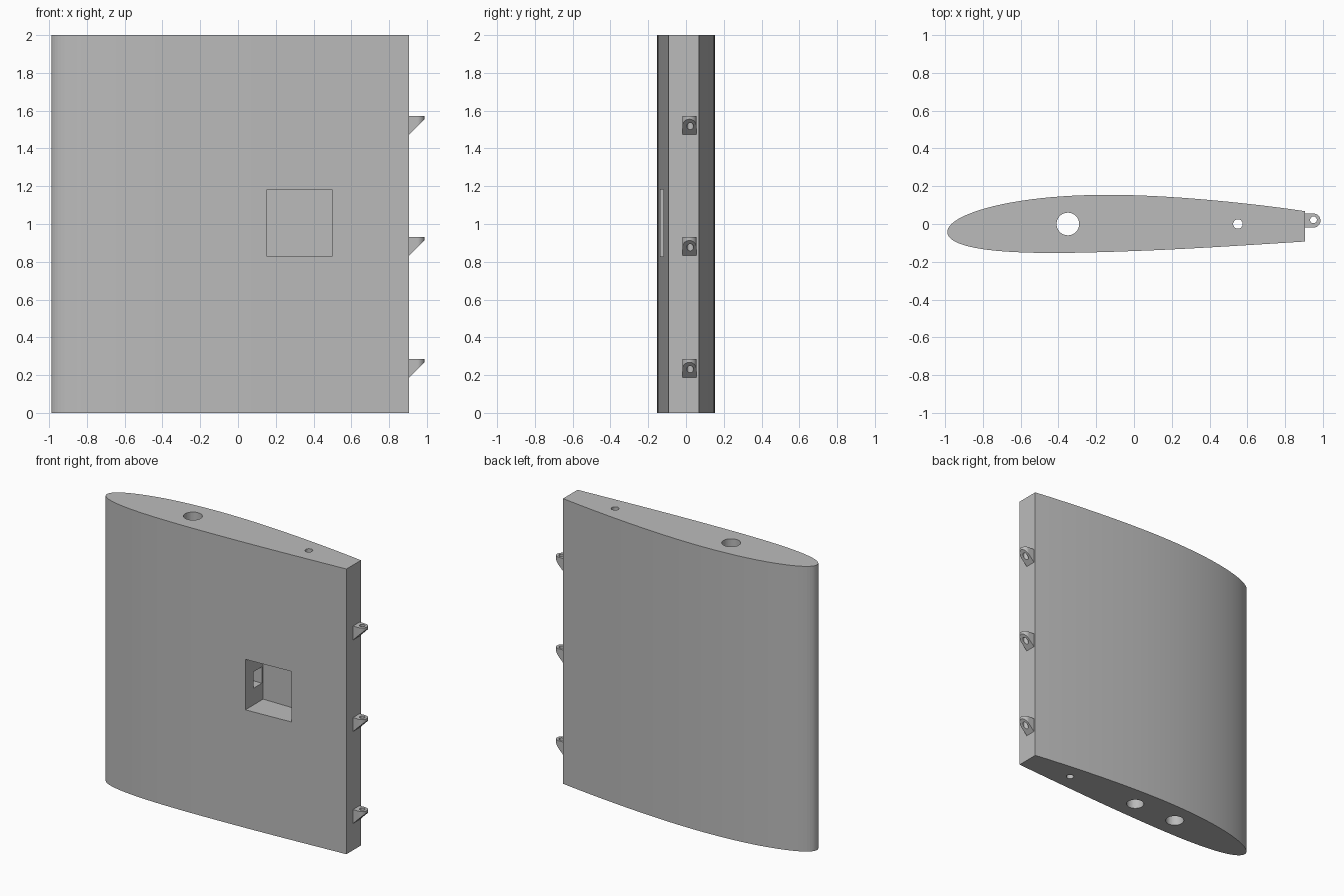
import bpy, bmesh, math
from mathutils import Matrix

cube = bpy.data.objects.get("Cube")
if cube:
    bpy.data.objects.remove(cube)

grey = bpy.data.materials.new("light_grey")
grey.use_nodes = True
grey.diffuse_color = (0.5, 0.5, 0.5, 1)
grey.node_tree.nodes["Principled BSDF"].inputs["Base Color"].default_value = (0.5, 0.5, 0.5, 1)


def finish(name, bm):
    bmesh.ops.recalc_face_normals(bm, faces=bm.faces)
    mesh = bpy.data.meshes.new(name)
    bm.to_mesh(mesh)
    bm.free()
    mesh.materials.append(grey)
    ob = bpy.data.objects.new(name, mesh)
    bpy.context.collection.objects.link(ob)
    return ob


def prism(name, outline, vec):
    """Extrude a closed outline along vec."""
    bm = bmesh.new()
    face = bm.faces.new([bm.verts.new(p) for p in outline])
    top = bmesh.ops.extrude_face_region(bm, geom=[face])["geom"]
    bmesh.ops.translate(bm, vec=vec, verts=[v for v in top if isinstance(v, bmesh.types.BMVert)])
    return finish(name, bm)


def box(name, lo, hi):
    (x0, y0, z0), (x1, y1, z1) = lo, hi
    return prism(name, [(x0, y0, z0), (x1, y0, z0), (x1, y1, z0), (x0, y1, z0)], (0, 0, z1 - z0))


def cylinder(name, x, y, r, z0, z1):
    bm = bmesh.new()
    bmesh.ops.create_cone(bm, cap_ends=True, segments=40, radius1=r, radius2=r,
                          depth=z1 - z0, matrix=Matrix.Translation((x, y, (z0 + z1) / 2)))
    return finish(name, bm)


def boolean(target, tool, operation="DIFFERENCE"):
    mod = target.modifiers.new("cut", "BOOLEAN")
    mod.operation, mod.solver, mod.object = operation, "EXACT", tool
    bpy.context.view_layer.objects.active = target
    bpy.ops.object.modifier_apply(modifier=mod.name)
    bpy.data.objects.remove(tool)


# Cambered aerofoil outline, cut off before its tail
CHORD, NOSE_X, NOSE_Y, TAIL_X, HEIGHT = 2.53, -0.988, -0.046, 0.906, 2.0
CAMBER, PEAK, THICK = 0.02, 0.4, 0.12


def surface(s, side):
    t = 5 * THICK * (0.2969 * math.sqrt(s) - 0.126 * s - 0.3516 * s**2
                     + 0.2843 * s**3 - 0.1015 * s**4)
    k = CAMBER / (PEAK if s < PEAK else 1 - PEAK) ** 2
    yc = k * ((0 if s < PEAK else 1 - 2 * PEAK) + 2 * PEAK * s - s * s)
    a = math.atan(2 * k * (PEAK - s))
    return (NOSE_X + CHORD * (s - side * t * math.sin(a)),
            NOSE_Y + CHORD * (yc + side * t * math.cos(a)), 0)


N = 36
tail = (TAIL_X - NOSE_X) / CHORD
stations = [tail * (1 - math.cos(math.pi / 2 * i / N)) for i in range(N + 1)]
upper = [surface(s, 1) for s in stations]
lower = [surface(s, -1) for s in stations]
for side in (upper, lower):
    side[-1] = (TAIL_X, side[-1][1], 0)
wing = prism("wing_section", upper[::-1] + lower[1:], (0, 0, HEIGHT))

# Spar holes through the full height
boolean(wing, cylinder("main_spar_cutter", -0.35, 0, 0.06, -0.1, 2.1))
boolean(wing, cylinder("rear_spar_cutter", 0.55, 0, 0.025, -0.1, 2.1))

# Servo pocket, with a cable passage running down to the bottom
boolean(wing, box("pocket_cutter", (0.153, -0.3, 0.828), (0.498, 0.06, 1.182)))
boolean(wing, cylinder("cable_cutter", -0.01, 0, 0.057, -0.1, 1.06))
boolean(wing, box("passage_cutter", (-0.01, -0.045, 0.945), (0.2, 0.045, 1.06)))

bpy.ops.object.select_all(action="DESELECT")
wing.select_set(True)
bpy.context.view_layer.objects.active = wing
bpy.ops.object.shade_smooth_by_angle(angle=math.radians(4))

# Hinge lugs: rounded tab cut by a sloped underside, with a pin hole
LUG_Y, R, PIN_X = 0.018, 0.037, 0.95
for name, z in (("lower", 0.285), ("middle", 0.93), ("upper", 1.572)):
    base = z - 0.098
    arc = [(PIN_X + R * math.cos(a), LUG_Y + R * math.sin(a), base)
           for a in (math.pi * (i / 20 - 0.5) for i in range(21))]
    lug = prism(name + "_hinge_lug",
                [(TAIL_X, LUG_Y - R, base)] + arc + [(TAIL_X, LUG_Y + R, base)], (0, 0, z - base))
    y = LUG_Y - 0.1
    slope = prism("slope_cutter", [(TAIL_X, y, base), (TAIL_X + 0.2, y, base + 0.2),
                                   (TAIL_X + 0.2, y, base - 0.1), (TAIL_X, y, base - 0.1)], (0, 0.2, 0))
    boolean(lug, slope)
    boolean(lug, cylinder("pin_cutter", PIN_X, LUG_Y + 0.004, 0.018, base - 0.1, z + 0.1))
